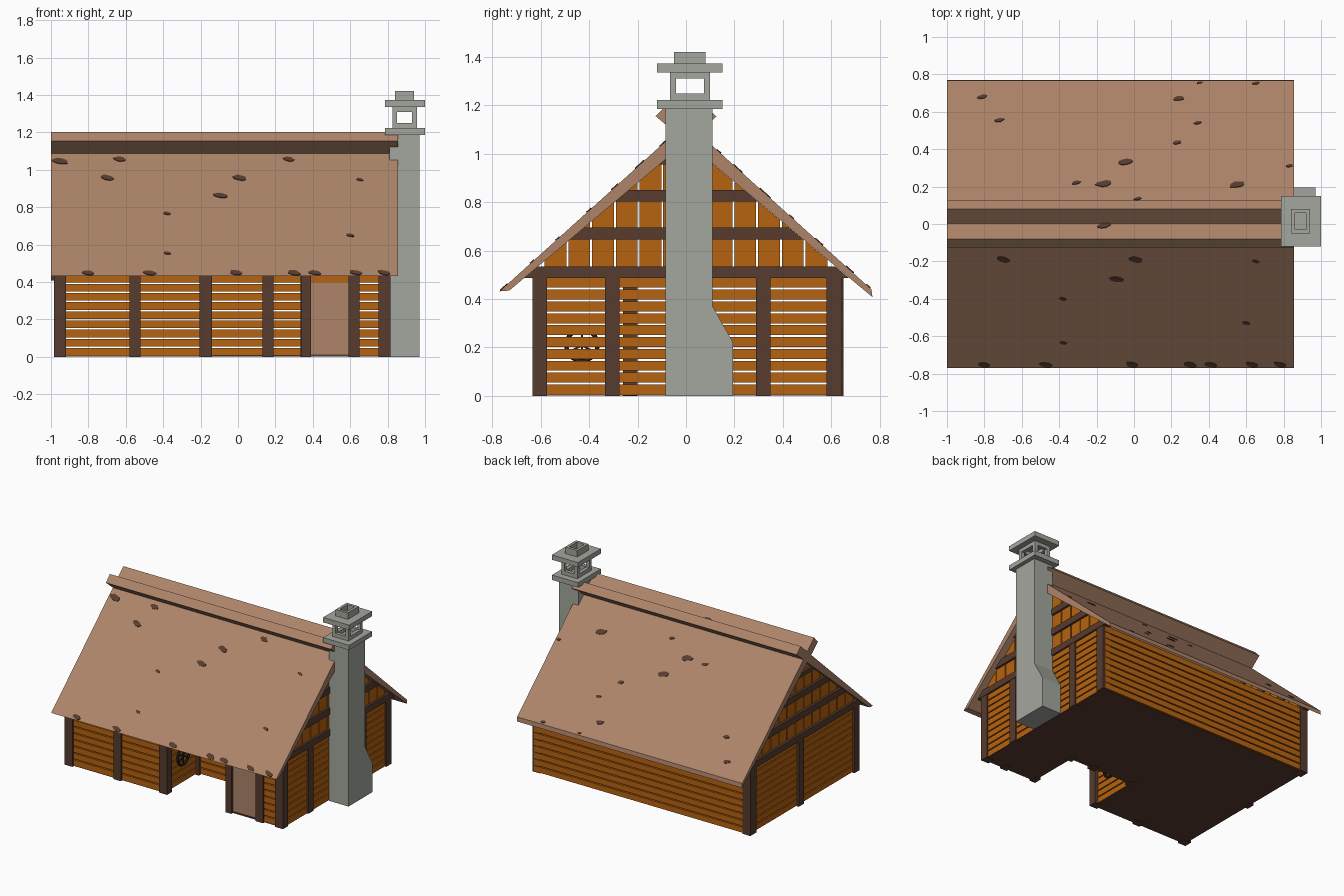
import bpy, bmesh, math, random
from mathutils import Vector, Matrix

if "Cube" in bpy.data.objects:
    bpy.data.objects.remove(bpy.data.objects["Cube"])

random.seed(4)


def material(name, rgb):
    m = bpy.data.materials.new(name)
    m.diffuse_color = (*rgb, 1)
    m.use_nodes = True
    m.node_tree.nodes["Principled BSDF"].inputs["Base Color"].default_value = m.diffuse_color
    return m


ORANGE = material("orange planks", (0.47, 0.125, 0.005))
DARK = material("dark timber", (0.095, 0.045, 0.029))
ROOF = material("tan roof", (0.42, 0.23, 0.14))
STONE = material("grey stone", (0.37, 0.385, 0.34))
IRON = material("black iron", (0.02, 0.018, 0.016))


def finish(name, bm, mat):
    bmesh.ops.recalc_face_normals(bm, faces=bm.faces)
    me = bpy.data.meshes.new(name)
    bm.to_mesh(me)
    bm.free()
    me.materials.append(mat)
    ob = bpy.data.objects.new(name, me)
    bpy.context.collection.objects.link(ob)
    return ob


def add_box(bm, x0, x1, y0, y1, z0, z1):
    m = Matrix.Translation(((x0 + x1) / 2, (y0 + y1) / 2, (z0 + z1) / 2)) @ \
        Matrix.Diagonal((x1 - x0, y1 - y0, z1 - z0, 1))
    bmesh.ops.create_cube(bm, size=1, matrix=m)


def boxes(name, items, mat):
    bm = bmesh.new()
    for b in items:
        add_box(bm, *b)
    return finish(name, bm, mat)


def add_prism(bm, pts, offset):
    """Extrude a flat ring of 3D points by an offset."""
    f = bm.faces.new([bm.verts.new(p) for p in pts])
    ext = bmesh.ops.extrude_face_region(bm, geom=[f], use_keep_orig=True)
    for v in ext["geom"]:
        if isinstance(v, bmesh.types.BMVert):
            v.co += Vector(offset)


def prisms_x(name, profiles, x0, x1, mat):
    """Extrude y-z profiles along x."""
    bm = bmesh.new()
    for pr in profiles:
        add_prism(bm, [(x0, y, z) for y, z in pr], (x1 - x0, 0, 0))
    return finish(name, bm, mat)


# Crossing roof slabs
prisms_x("roof_front", [[(-.77, .432), (.08, 1.2), (.125, 1.153), (-.73, .435)]], -1, .855, ROOF)
prisms_x("roof_back", [[(.766, .44), (-.08, 1.203), (-.125, 1.155), (.77, .408)]], -1, .855, ROOF)

# Dark worn patches on the roof: side, x, y, size
eave = [(-1, x, -.752, .036) for x in (-.8, -.47, -.01, .3, .41, .63, .78)]
front = [(-1, x, y, s) for x, y, s in (
    (-.95, -.09, .045), (-.63, -.08, .035), (-.70, -.19, .04), (.27, -.08, .035), (.01, -.19, .04),
    (-.09, -.295, .04), (-.38, -.4, .022), (-.38, -.635, .02), (.6, -.53, .022), (.65, -.2, .02))]
back = [(1, x, y, s) for x, y, s in (
    (-.81, .68, .028), (-.72, .555, .026), (-.05, .33, .042), (-.16, .215, .045), (-.31, .22, .025),
    (.55, .21, .042), (.24, .67, .032), (.23, .435, .025), (.34, .54, .02), (.35, .755, .015),
    (.65, .752, .02), (.83, .31, .02), (-.16, -.01, .035), (.02, .135, .02))]
bm = bmesh.new()
for side, x, y, s in eave + front + back:
    z = .432 + .9035 * (y + .77) if side < 0 else .44 + .902 * (.766 - y)
    up = Vector((0, .742 * -side, .67)) if side > 0 else Vector((0, .742, .67))
    n = Vector((0, side * .67, .742))
    c = Vector((x, y, z)) - n * .002
    ring = []
    for i in range(10):
        a = i * math.tau / 10
        r = s * random.uniform(.8, 1.1)
        u, v = r * math.cos(a), r * .5 * math.sin(a) - .2 * r * math.cos(a)
        u = max(-.995, min(.85, x + u)) - x
        ring.append(c + Vector((u, 0, 0)) + up * v)
    add_prism(bm, ring, n * .006)
finish("roof_patches", bm, DARK)


# Plank walls: stacked boards with narrow gaps
def planks(x0, x1, y0, y1, zmin=0, zmax=.49):
    return [(x0, x1, y0, y1, .006 + i * .049, .006 + i * .049 + .041)
            for i in range(10) if .006 + i * .049 >= zmin and .006 + i * .049 + .03 < zmax]


boxes("front_planks", planks(-.95, -.17, -.62, -.6) + planks(.37, .62, -.62, -.6, .39)
      + planks(.62, .78, -.62, -.6), ORANGE)
boxes("back_planks", planks(-.965, .8, .625, .647, 0, .56), ORANGE)
boxes("right_planks", planks(.785, .805, -.6, .625), ORANGE)
boxes("left_planks", planks(-.97, -.95, -.6, .625), ORANGE)
boxes("porch_planks", planks(-.185, -.165, -.6, -.23) + planks(-.165, .37, -.24, -.22)
      + planks(.355, .375, -.6, -.24), ORANGE)

# Upright posts
H = .5
posts = [(x0, x1, -.635, -.575, 0, H) for x0, x1 in
         ((-.985, -.92), (-.58, -.52), (-.205, -.14), (.34, .39), (.59, .65), (.75, .815))]
posts += [(-.985, -.92, .58, .65, 0, H), (.75, .815, .58, .645, 0, H)]
posts += [(.77, .815, -.335, -.275, 0, H), (.77, .815, .29, .35, 0, H), (-.985, -.94, .02, .08, 0, H)]
posts += [(.13, .19, -.26, -.2, 0, H), (-.19, -.14, -.26, -.2, 0, H), (.335, .385, -.26, -.2, 0, H)]
boxes("posts", posts, DARK)

# Plates on top of the long walls
boxes("front_plate", [(-.98, .81, -.63, -.585, .46, .515)], DARK)
boxes("porch_plate", [(-.18, .37, -.255, -.21, .46, .51)], DARK)


# Gables: vertical boards cut to the roof, with cross beams
def slope(y):
    return 1.05 - .835 * abs(y)


boards = []
for i in range(-6, 6):
    a, b = i * .098 + .004, (i + 1) * .098 - .004
    boards.append([(a, .5), (b, .5), (b, slope(b)), (a, slope(a))])
beams = []
for z0, z1 in ((.487, .535), (.645, .695), (.803, .85), (.955, .985)):
    w0, w1 = (1.052 - z0) / .84, (1.052 - z1) / .84
    beams.append([(-w0, z0), (w0, z0), (w1, z1), (-w1, z1)])
for side, bx, tx in (("right", (.785, .803), (.77, .818)), ("left", (-.97, -.952), (-.988, -.94))):
    prisms_x(side + "_gable_boards", boards, *bx, ORANGE)
    prisms_x(side + "_gable_beams", beams, *tx, DARK)

# Floor with the porch notch
bm = bmesh.new()
add_prism(bm, [(x, y, 0.002) for x, y in (
    (-.965, -.62), (-.17, -.62), (-.17, -.23), (.36, -.23), (.36, -.62), (.805, -.62),
    (.805, .635), (-.965, .635))], (0, 0, .01))
finish("floor", bm, DARK)

# Door
boxes("door", [(.385, .6, -.615, -.595, .008, .4)], ROOF)

# Iron wheel hanging on the porch side wall
wheel = Matrix.Translation((-.15, -.43, .21)) @ Matrix.Rotation(math.pi / 2, 4, 'Y')
bpy.ops.mesh.primitive_torus_add(major_segments=20, minor_segments=6, major_radius=.065, minor_radius=.009)
rim = bpy.context.object
rim.name = "wheel_rim"
rim.matrix_world = wheel
rim.data.materials.append(IRON)
bm = bmesh.new()
for i in range(3):
    m = wheel @ Matrix.Rotation(i * math.pi / 3, 4, 'Z') @ Matrix.Diagonal((.13, .009, .009, 1))
    bmesh.ops.create_cube(bm, size=1, matrix=m)
finish("wheel_spokes", bm, IRON)

# Chimney stack with sloped base
prisms_x("chimney_stack", [[(-.085, 0), (.195, 0), (.195, .22), (.11, .37), (.11, 1.19), (-.085, 1.19)]],
         .81, .97, STONE)
boxes("chimney_slabs", [(.785, 1, -.12, .15, z, z + .036) for z in (1.186, 1.336)], STONE)


def frame(x0, x1, y0, y1, z0, z1, t):
    """Open square ring of four bars."""
    return [(x0, x1, y0, y0 + t, z0, z1), (x0, x1, y1 - t, y1, z0, z1),
            (x0, x0 + t, y0 + t, y1 - t, z0, z1), (x1 - t, x1, y0 + t, y1 - t, z0, z1)]


# Open lantern between the slabs, and the hollow flue
lantern = frame(.825, .957, -.067, .1, 1.22, 1.25, .026) + frame(.825, .957, -.067, .1, 1.31, 1.338, .026)
lantern += [(x, x + .026, y, y + .026, 1.248, 1.312) for x in (.825, .931) for y in (-.067, .074)]
boxes("chimney_lantern", lantern, STONE)
boxes("chimney_flue", frame(.84, .94, -.05, .08, 1.37, 1.42, .02), STONE)
